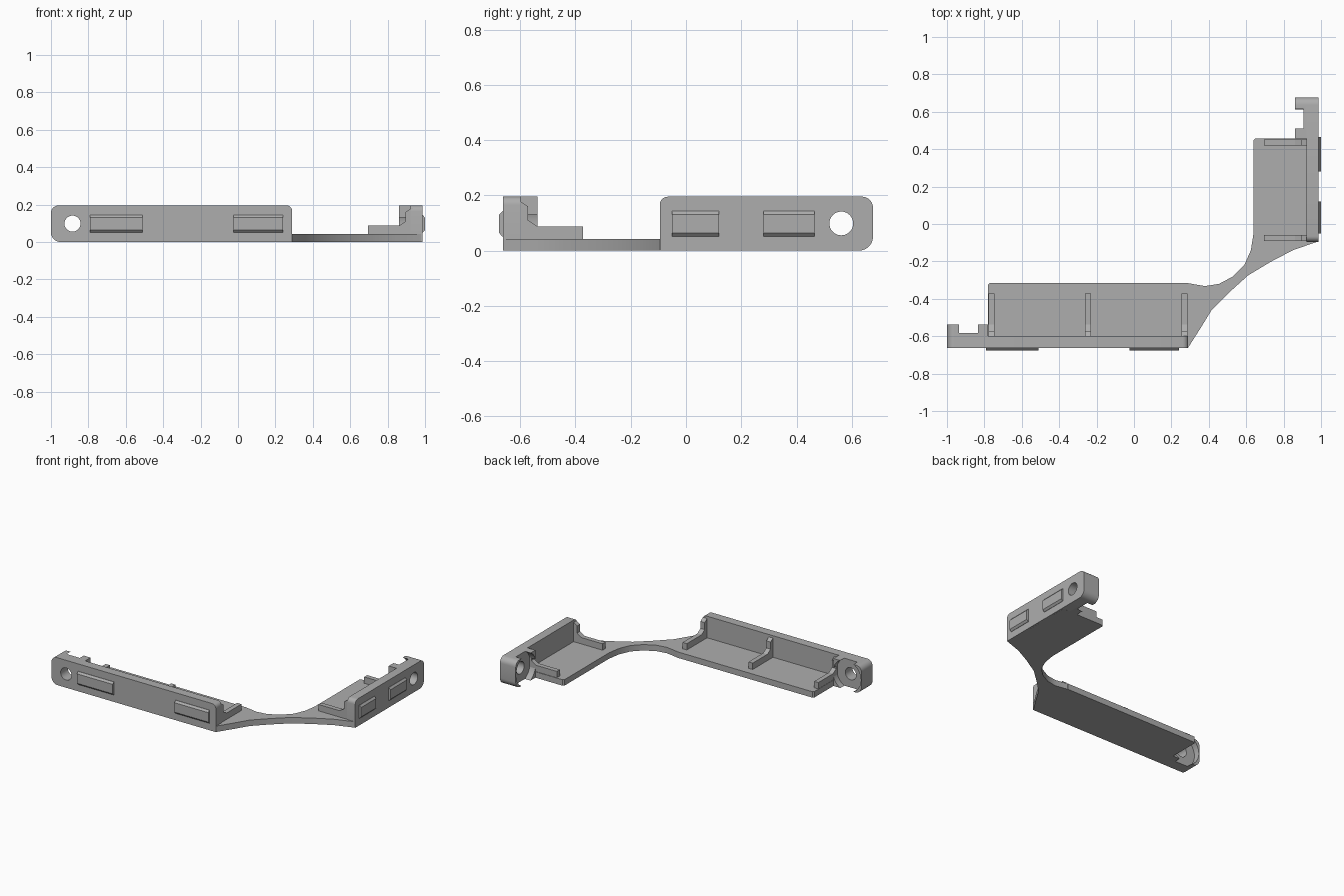
import bpy, bmesh, math
from mathutils import Vector

cube = bpy.data.objects.get("Cube")
if cube:
    bpy.data.objects.remove(cube, do_unlink=True)

grey = bpy.data.materials.new("plain_grey")
grey.use_nodes = True
grey.diffuse_color = (0.42, 0.42, 0.42, 1)
grey.node_tree.nodes["Principled BSDF"].inputs["Base Color"].default_value = (0.42, 0.42, 0.42, 1)

H = 0.195       # wall height
FLOOR = 0.042   # floor thickness


def prism(name, lower, upper):
    """Solid between two matching loops of 3D points."""
    bm = bmesh.new()
    a = [bm.verts.new(p) for p in lower]
    b = [bm.verts.new(p) for p in upper]
    n = len(a)
    bm.faces.new(a)
    bm.faces.new(b)
    for i in range(n):
        bm.faces.new((a[i], a[(i + 1) % n], b[(i + 1) % n], b[i]))
    bmesh.ops.recalc_face_normals(bm, faces=bm.faces)
    mesh = bpy.data.meshes.new(name)
    bm.to_mesh(mesh)
    bm.free()
    mesh.materials.append(grey)
    obj = bpy.data.objects.new(name, mesh)
    bpy.context.collection.objects.link(obj)
    return obj


def smooth(obj):
    bpy.ops.object.select_all(action='DESELECT')
    obj.select_set(True)
    bpy.context.view_layer.objects.active = obj
    bpy.ops.object.shade_smooth_by_angle(angle=math.radians(30))


def cut(obj, cutter):
    mod = obj.modifiers.new("cut", 'BOOLEAN')
    mod.operation = 'DIFFERENCE'
    mod.solver = 'EXACT'
    mod.object = cutter
    bpy.context.view_layer.objects.active = obj
    bpy.ops.object.modifier_apply(modifier=mod.name)
    bpy.data.objects.remove(cutter, do_unlink=True)


def arc(cx, cy, r, start, end, steps):
    return [(cx + r * math.cos(math.radians(start + (end - start) * i / steps)),
             cy + r * math.sin(math.radians(start + (end - start) * i / steps)))
            for i in range(steps + 1)]


def wing(side, place, length, floor_depth, ribs, tabs):
    """One arm; u runs to the screw ear, w runs inward from the outer face."""
    tray = length - 0.22
    hole_u = length - 0.115

    def slab(name, outline, w0, w1):
        return prism(side + name, [place(u, w0, z) for u, z in outline],
                     [place(u, w1, z) for u, z in outline])

    def disc(r, w0, w1):
        return slab("_cutter", arc(hole_u, 0.098, r, 0, 351, 39), w0, w1)

    # Outer wall with rounded top corners and rounded far end
    far = arc(length - 0.05, 0.05, 0.05, -80, 0, 6) + arc(length - 0.04, H - 0.04, 0.04, 0, 90, 6)
    wall = slab("_wall", [(0, 0)] + far + arc(0.03, H - 0.03, 0.03, 90, 180, 5), 0, 0.063)
    cut(wall, disc(0.043, -0.02, 0.1))
    smooth(wall)

    # Screw ear with a round pocket open at the top
    ear = slab("_screw_ear", [(tray, 0)] + far + [(tray, H)], 0.063, 0.124)
    cut(ear, disc(0.11, 0.08, 0.15))
    cut(ear, disc(0.043, 0.04, 0.1))
    smooth(ear)

    # Tray floor
    outline = [(0, 0.01), (tray, 0.01), (tray, floor_depth - 0.01),
               (tray - 0.01, floor_depth), (0, floor_depth)]
    prism(side + "_floor", [place(u, w, 0) for u, w in outline],
          [place(u, w, FLOOR) for u, w in outline])

    # Stepped ribs
    profile = [(0.05, 0.02), (0.29, 0.02), (0.29, 0.087), (0.125, 0.087),
               (0.09, 0.11), (0.09, 0.16), (0.063, 0.178), (0.05, 0.178)]
    for i, u in enumerate(ribs):
        prism(f"{side}_rib_{i + 1}", [place(u, w, z) for w, z in profile],
              [place(u + 0.033, w, z) for w, z in profile])

    # Raised tabs on the outer face, sloped above and below
    section = [(0.01, 0.05), (-0.002, 0.05), (-0.014, 0.063),
               (-0.014, 0.13), (-0.002, 0.143), (0.01, 0.143)]
    for i, (u0, u1) in enumerate(tabs):
        prism(f"{side}_tab_{i + 1}", [place(u0, w, z) for w, z in section],
              [place(u1, w, z) for w, z in section])


wing("front", lambda u, w, z: Vector((0.29 - u, -0.662 + w, z)), 1.29, 0.347,
     [0.003, 0.52, 1.035], [(0.05, 0.315), (0.80, 1.08)])
wing("side", lambda u, w, z: Vector((0.986 - w, -0.095 + u, z)), 0.772, 0.347,
     [0.003, 0.515], [(0.045, 0.215), (0.375, 0.56)])

# Curved link between the two arms
link_outline = [(0.28, -0.315), (0.38, -0.332), (0.455, -0.32), (0.53, -0.28), (0.59, -0.22),
                (0.625, -0.14), (0.639, -0.05), (0.97, -0.08), (0.985, -0.093), (0.85, -0.14),
                (0.735, -0.2), (0.61, -0.275), (0.51, -0.365), (0.415, -0.46), (0.36, -0.55),
                (0.29, -0.66), (0.28, -0.65)]
link = prism("corner_link", [(x, y, 0) for x, y in link_outline],
             [(x, y, FLOOR) for x, y in link_outline])
smooth(link)
